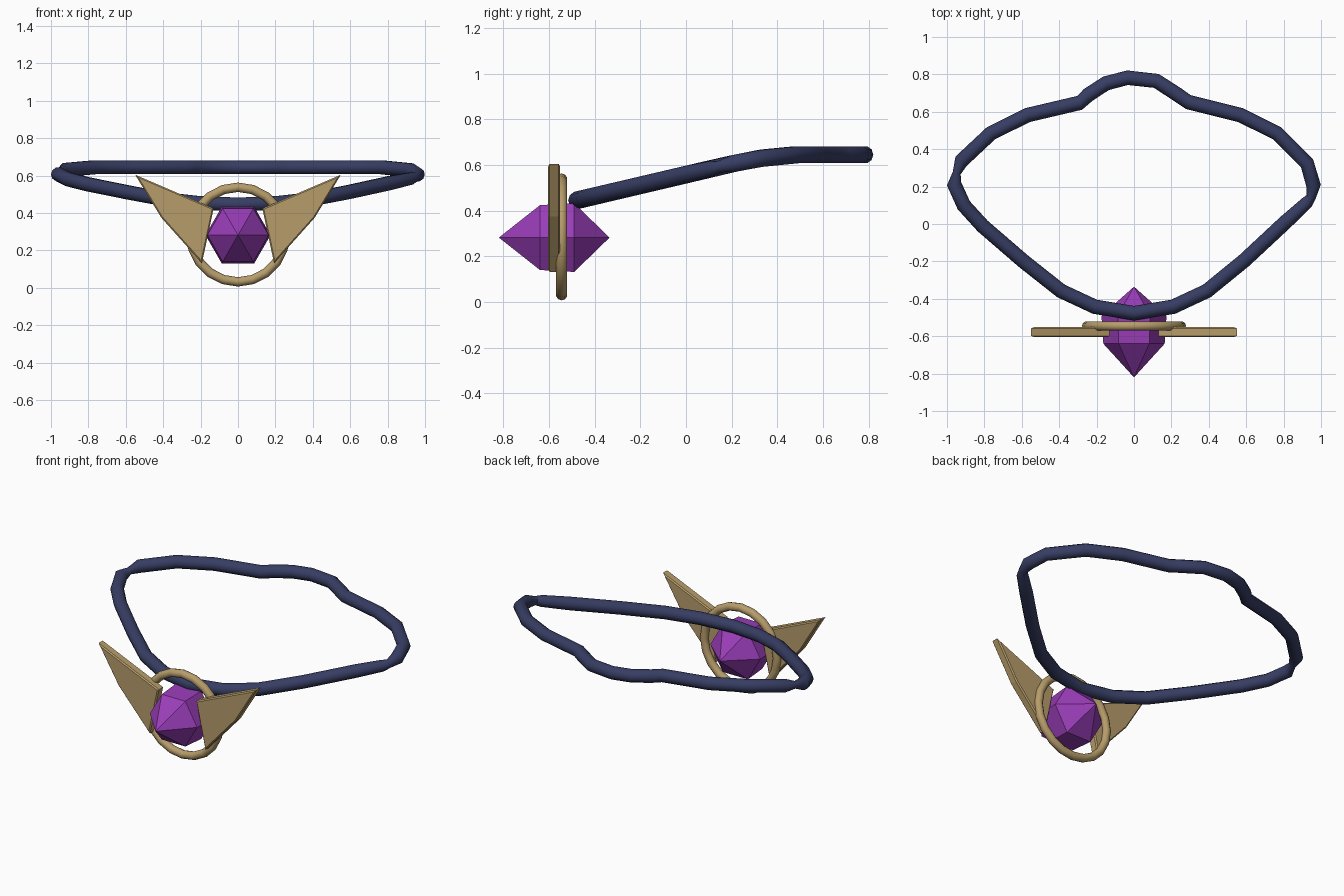
import bpy, bmesh, math
from mathutils import Vector

if "Cube" in bpy.data.objects:
    bpy.data.objects.remove(bpy.data.objects["Cube"])


def material(name, rgb):
    m = bpy.data.materials.new(name)
    m.diffuse_color = (*rgb, 1)
    m.use_nodes = True
    m.node_tree.nodes["Principled BSDF"].inputs["Base Color"].default_value = m.diffuse_color
    return m


NAVY = material("navy cord", (0.038, 0.047, 0.125))
GOLD = material("gold", (0.47, 0.335, 0.145))
PURPLE = material("purple gem", (0.32, 0.047, 0.48))


def finish(bm, name, mat, smooth=False):
    bmesh.ops.recalc_face_normals(bm, faces=bm.faces)
    me = bpy.data.meshes.new(name)
    bm.to_mesh(me)
    bm.free()
    me.materials.append(mat)
    ob = bpy.data.objects.new(name, me)
    bpy.context.collection.objects.link(ob)
    if smooth:
        bpy.ops.object.select_all(action='DESELECT')
        ob.select_set(True)
        bpy.context.view_layer.objects.active = ob
        bpy.ops.object.shade_smooth_by_angle(angle=math.radians(40))
    return ob


def tube(name, path, sides, mat):
    """Closed tube along (point, radius) pairs, kept upright."""
    bm = bmesh.new()
    rings, n = [], len(path)
    for i, (p, r) in enumerate(path):
        t = (path[(i + 1) % n][0] - path[i - 1][0]).normalized()
        side = t.cross(Vector((0, 0, 1))).normalized()
        up = side.cross(t)
        rings.append([bm.verts.new(p + r * (side * math.cos(a) + up * math.sin(a)))
                      for a in (2 * math.pi * k / sides for k in range(sides))])
    for i in range(n):
        a, b = rings[i], rings[(i + 1) % n]
        for k in range(sides):
            j = (k + 1) % sides
            bm.faces.new((a[k], a[j], b[j], b[k]))
    return finish(bm, name, mat, True)


# Neck cord: rises from the pendant to a level back, pinched at each side
def cord_z(y):
    if y < 0.2:
        return 0.445 + (y + 0.48) * 0.235
    return min(0.605 + (y - 0.2) * 0.19, 0.645)


R = 0.039
plan = [(0, -0.477, R), (0.21, -0.442, R), (0.39, -0.358, R), (0.59, -0.195, R),
        (0.81, 0.01, R), (0.925, 0.115, 0.034), (0.947, 0.145, 0.026), (0.96, 0.205, R),
        (0.925, 0.325, R), (0.765, 0.485, R), (0.57, 0.582, R), (0.29, 0.652, R),
        (0.235, 0.69, R), (0.12, 0.765, R), (-0.035, 0.782, R), (-0.15, 0.752, R),
        (-0.245, 0.69, R), (-0.29, 0.648, R), (-0.57, 0.582, R), (-0.765, 0.485, R),
        (-0.925, 0.335, R), (-0.948, 0.272, 0.022), (-0.962, 0.215, R), (-0.91, 0.1, R),
        (-0.81, -0.01, R), (-0.59, -0.2, R), (-0.39, -0.358, R), (-0.21, -0.442, R)]
tube("neck_cord", [(Vector((x, y, cord_z(y))), r) for x, y, r in plan], 10, NAVY)

# Gold ring, standing upright behind the wings
bm = bmesh.new()
MAJ, MIN = 20, 10
loops = []
for i in range(MAJ):
    a = 2 * math.pi * i / MAJ
    loop = []
    for k in range(MIN):
        b = 2 * math.pi * k / MIN
        d = 0.253 + 0.025 * math.cos(b)
        loop.append(bm.verts.new((d * math.sin(a), -0.545 + 0.025 * math.sin(b),
                                  0.285 + d * math.cos(a))))
    loops.append(loop)
for i in range(MAJ):
    a, b = loops[i], loops[(i + 1) % MAJ]
    for k in range(MIN):
        j = (k + 1) % MIN
        bm.faces.new((a[k], a[j], b[j], b[k]))
finish(bm, "pendant_ring", GOLD, True)

# Pair of flat wings with bevelled rims
outline = [(0.55, 0.605), (0.13, 0.425), (0.193, 0.132), (0.41, 0.375)]
for name, s in (("right_wing", 1), ("left_wing", -1)):
    bm = bmesh.new()
    front = bm.faces.new([bm.verts.new((s * x, -0.605, z)) for x, z in outline])
    ext = bmesh.ops.extrude_face_region(bm, geom=[front])
    bmesh.ops.translate(bm, vec=(0, 0.054, 0),
                        verts=[v for v in ext["geom"] if isinstance(v, bmesh.types.BMVert)])
    bmesh.ops.recalc_face_normals(bm, faces=bm.faces)
    rim = [e for e in bm.edges if abs(e.verts[0].co.y - e.verts[1].co.y) < 1e-5]
    bmesh.ops.bevel(bm, geom=rim, offset=0.007, segments=1, affect='EDGES')
    finish(bm, name, GOLD)

# Six-sided gem with a point at the front and back
bm = bmesh.new()
hexes = [[bm.verts.new((r * math.cos(math.pi * k / 3), y, 0.282 + r * math.sin(math.pi * k / 3)))
          for k in range(6)] for y, r in ((-0.64, 0.164), (-0.49, 0.174))]
tips = [bm.verts.new((0, y, 0.282)) for y in (-0.82, -0.335)]
for k in range(6):
    j = (k + 1) % 6
    f, b = hexes
    bm.faces.new((f[k], f[j], b[j], b[k]))
    bm.faces.new((f[k], f[j], tips[0]))
    bm.faces.new((b[k], b[j], tips[1]))
finish(bm, "gem", PURPLE)
